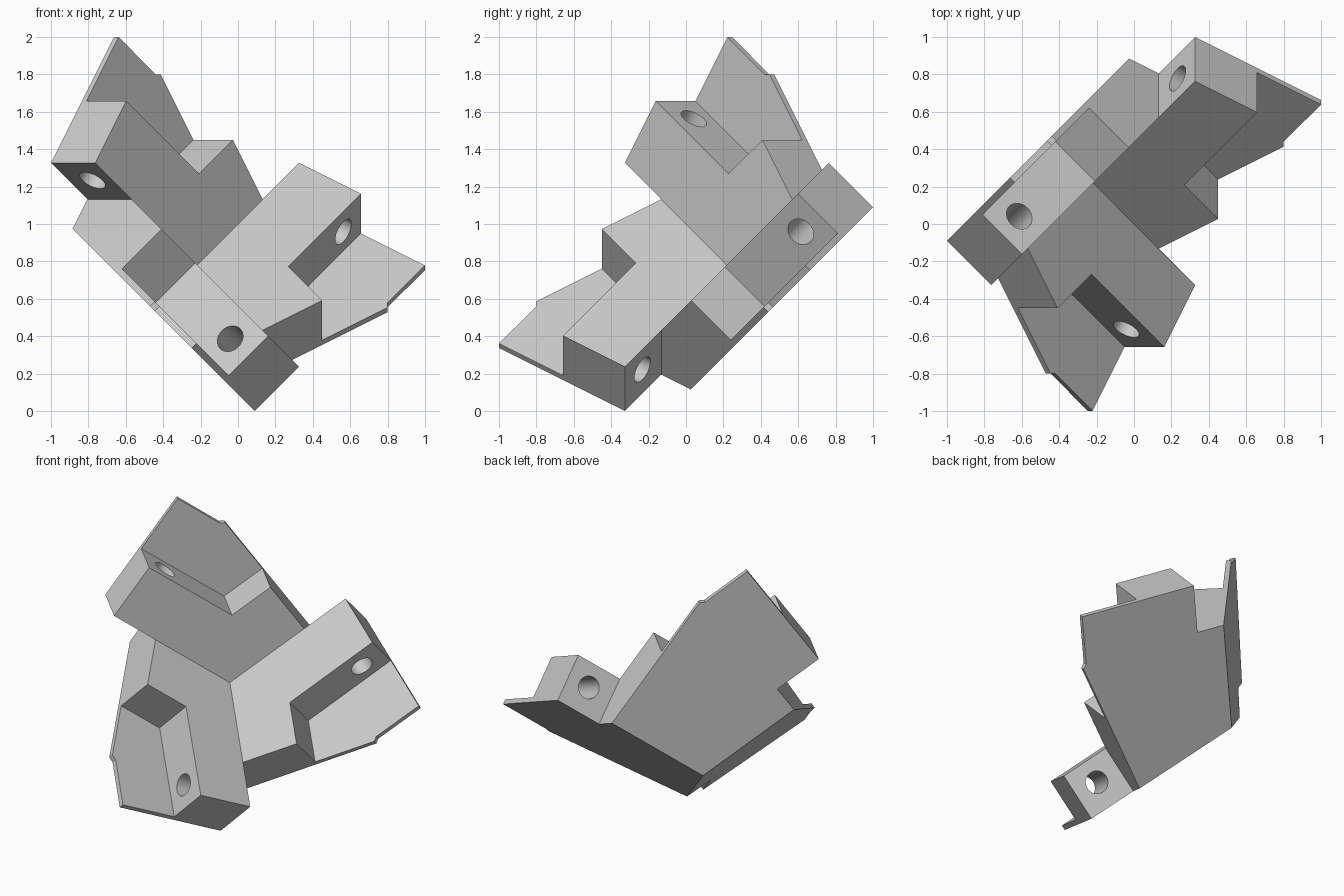
import bpy, bmesh, math
from mathutils import Vector

if "Cube" in bpy.data.objects:
    bpy.data.objects.remove(bpy.data.objects["Cube"])

# Depths of the plates along (1,-1,0): inner face, flange face, outer face
INNER, FLANGE, OUTER = -0.436, -0.86, -0.91


def point(p, z, d):
    """Plate coordinates: p along the plate, z up, d across it."""
    return Vector((p + d / 2, p - d / 2, z))


def turn(v, n):
    """Rotate n thirds of a turn about the corner axis (1,-1,1)."""
    for _ in range(n):
        v = Vector((-v.y, -v.z, v.x))
    return v


# Plate outline
apex, short_end, step = (0, -.218), (.35, .132), (.191, .45)
notch, long_top, long_end = (.01, .269), (-.38, .657), (-.545, .327)
tip, jog_a, jog_b = (-.2085, 1.0), (-.01, .80), (.016, .80)
joint, mitre_l, mitre_r, outer_apex = (-.35, .132), (-.429, -.026), (.429, -.026), (0, -.455)


def at(depth, *pts):
    return [point(*q, depth) for q in pts]


# Faces of one arm; the mitred joints are left open and welded to its neighbours
neighbour_foot = turn(point(*joint, OUTER), 2)
arm = [
    at(INNER, apex, short_end, step, notch, long_top, long_end, joint),
    at(FLANGE, long_top, notch, step, jog_b, jog_a, tip),
    at(OUTER, outer_apex, mitre_r, jog_b, jog_a, tip, long_end, joint, mitre_l),
    at(INNER, long_top, notch) + at(FLANGE, notch, long_top),
    at(INNER, notch, step) + at(FLANGE, step, notch),
    at(INNER, short_end, step) + at(FLANGE, step, jog_b)
    + at(OUTER, jog_b, mitre_r) + [neighbour_foot],
    at(INNER, long_end, long_top) + at(FLANGE, long_top, tip) + at(OUTER, tip, long_end),
    at(INNER, joint, long_end) + at(OUTER, long_end, joint),
    at(FLANGE, tip, jog_a) + at(OUTER, jog_a, tip),
    at(FLANGE, jog_a, jog_b) + at(OUTER, jog_b, jog_a),
]

# Corner bracket: three arms welded together
bm = bmesh.new()
for i in range(3):
    for face in arm:
        bm.faces.new([bm.verts.new(turn(v, i) + Vector((0, 0, 1))) for v in face])
bmesh.ops.remove_doubles(bm, verts=bm.verts, dist=0.003)
bmesh.ops.recalc_face_normals(bm, faces=bm.faces)
mesh = bpy.data.meshes.new("corner_bracket")
bm.to_mesh(mesh)
bm.free()
bracket = bpy.data.objects.new("corner_bracket", mesh)
bpy.context.collection.objects.link(bracket)

grey = bpy.data.materials.new("light_grey")
grey.diffuse_color = (0.6, 0.6, 0.6, 1)
grey.use_nodes = True
grey.node_tree.nodes["Principled BSDF"].inputs["Base Color"].default_value = grey.diffuse_color
mesh.materials.append(grey)
bpy.context.view_layer.objects.active = bracket
bracket.select_set(True)

# Screw holes through the thick part of each arm
for i in range(3):
    axis = turn(Vector((1, 1, 2)), i)
    centre = turn(point(-.368, .398, -.655), i) + Vector((0, 0, 1))
    bpy.ops.mesh.primitive_cylinder_add(vertices=40, radius=0.075, depth=0.6, location=centre)
    cutter = bpy.context.object
    cutter.name = "hole_cutter"
    cutter.hide_render = True
    cutter.rotation_euler = axis.to_track_quat('Z', 'Y').to_euler()
    cutter.data.materials.append(grey)
    mod = bracket.modifiers.new("screw_hole", 'BOOLEAN')
    mod.operation = 'DIFFERENCE'
    mod.solver = 'EXACT'
    mod.object = cutter
    bpy.context.view_layer.update()
    bpy.context.view_layer.objects.active = bracket
    bpy.ops.object.modifier_apply(modifier=mod.name)
    bpy.data.objects.remove(cutter)

bpy.ops.object.select_all(action='DESELECT')
bracket.select_set(True)
bpy.context.view_layer.objects.active = bracket
bpy.ops.object.shade_smooth_by_angle(angle=math.radians(25))
